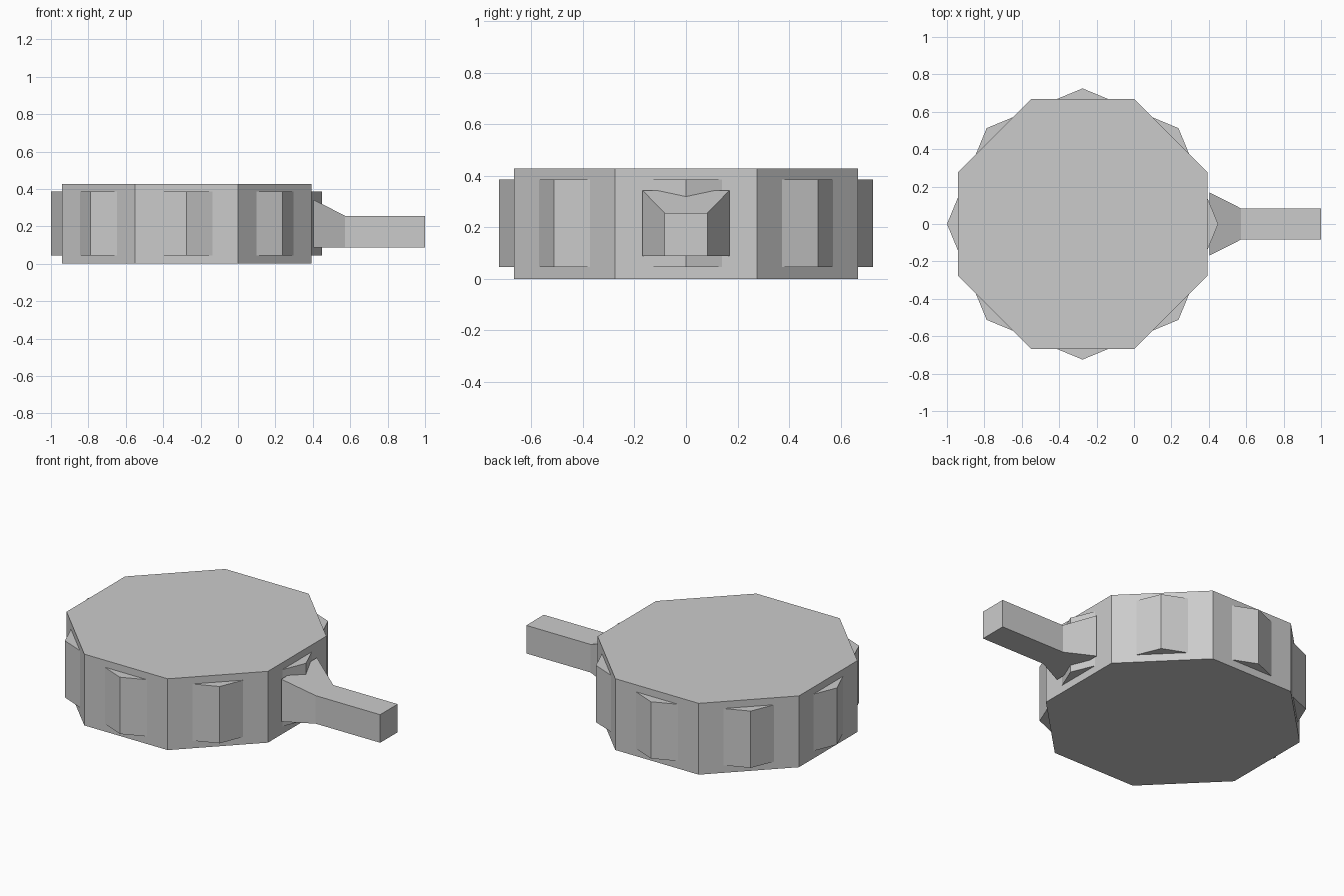
import bpy, bmesh
from math import radians

if "Cube" in bpy.data.objects:
    bpy.data.objects.remove(bpy.data.objects["Cube"])

CX = -0.275  # centre of the drum


def octagon(name, radius, z0, z1, turn):
    bpy.ops.mesh.primitive_cylinder_add(
        vertices=8, radius=radius, depth=z1 - z0,
        location=(CX, 0, (z0 + z1) / 2), rotation=(0, 0, radians(turn)))
    bpy.context.object.name = name


# Drum shell, and the inner ring whose corners poke out as the rim jingles
octagon("drum_shell", 0.722, 0.0, 0.427, 22.5)
octagon("rim_jingles", 0.725, 0.045, 0.385, 0)

# Handle: rectangular sections (x, half width, z bottom, z top) joined along x
sections = [(0.405, 0.168, 0.088, 0.342),
            (0.573, 0.083, 0.088, 0.256),
            (1.0, 0.083, 0.088, 0.256)]
bm = bmesh.new()
rings = [[bm.verts.new((x, y, z)) for y, z in ((-w, b), (w, b), (w, t), (-w, t))]
         for x, w, b, t in sections]
for a, b in zip(rings, rings[1:]):
    for i in range(4):
        j = (i + 1) % 4
        bm.faces.new((a[i], a[j], b[j], b[i]))
bm.faces.new(rings[0])
bm.faces.new(rings[-1])
bmesh.ops.recalc_face_normals(bm, faces=bm.faces)
mesh = bpy.data.meshes.new("handle")
bm.to_mesh(mesh)
bm.free()
bpy.context.collection.objects.link(bpy.data.objects.new("handle", mesh))
